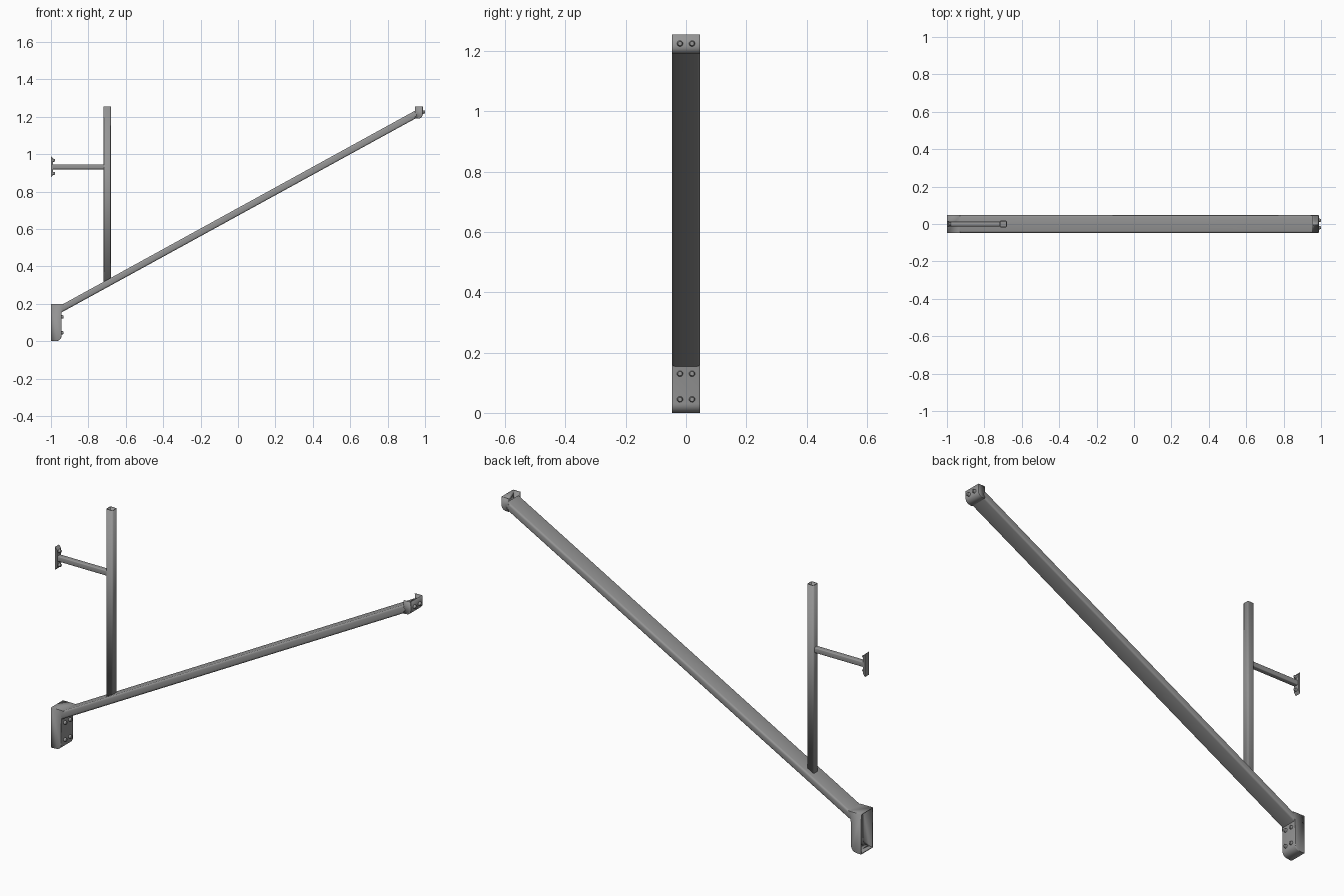
import bpy, bmesh
from math import sin, cos, pi
from mathutils import Matrix

if "Cube" in bpy.data.objects:
    bpy.data.objects.remove(bpy.data.objects["Cube"])

steel = bpy.data.materials.new("steel grey")
steel.use_nodes = True
grey = (0.3, 0.3, 0.3, 1)
steel.diffuse_color = grey
steel.node_tree.nodes["Principled BSDF"].inputs["Base Color"].default_value = grey


def finish(name, bm, wall=0):
    """Turn a bmesh into a steel object, optionally a thin shell."""
    mesh = bpy.data.meshes.new(name)
    bm.to_mesh(mesh)
    bm.free()
    obj = bpy.data.objects.new(name, mesh)
    bpy.context.collection.objects.link(obj)
    mesh.materials.append(steel)
    if wall:
        shell = obj.modifiers.new("wall", "SOLIDIFY")
        shell.thickness = wall
        shell.offset = -1
    bpy.ops.object.select_all(action="DESELECT")
    obj.select_set(True)
    bpy.context.view_layer.objects.active = obj
    bpy.ops.object.shade_smooth_by_angle(angle=0.6)
    return obj


def prism(name, profile, half, round_edge=None, radius=0.008, open_face=None, wall=0):
    """Extrude an xz profile across y, round chosen edges, open chosen faces."""
    bm = bmesh.new()
    face = bm.faces.new([bm.verts.new((x, -half, z)) for x, z in profile])
    out = bmesh.ops.extrude_face_region(bm, geom=[face])
    verts = [v for v in out["geom"] if isinstance(v, bmesh.types.BMVert)]
    bmesh.ops.translate(bm, vec=(0, 2 * half, 0), verts=verts)
    bmesh.ops.recalc_face_normals(bm, faces=bm.faces)
    if round_edge:
        edges = [e for e in bm.edges if round_edge(e.verts[0].co, e.verts[1].co)]
        bmesh.ops.bevel(bm, geom=edges, offset=radius, segments=3, profile=0.5,
                        affect="EDGES", clamp_overlap=True)
    if open_face:
        gone = [f for f in bm.faces if open_face(f)]
        bmesh.ops.delete(bm, geom=gone, context="FACES")
    return finish(name, bm, wall)


def corner(cx, cz, r, steps=6):
    """Quarter arc from facing +x round to facing down."""
    return [(cx + r * cos(a), cz - r * sin(a))
            for a in (i * pi / 2 / steps for i in range(steps + 1))]


def rivet(name, x, y, z, r=0.01, height=0.011):
    bm = bmesh.new()
    bmesh.ops.create_cone(bm, cap_ends=True, segments=16, radius1=r, radius2=r * 0.7,
                          depth=height,
                          matrix=Matrix.Translation((x, y, z)) @ Matrix.Rotation(pi / 2, 4, "Y"))
    finish(name, bm)


def box(x0, x1, z0, z1):
    return [(x0, z0), (x1, z0), (x1, z1), (x0, z1)]


W = 0.047
lengthwise = lambda a, b: abs(a.x - b.x) > 0.5
vertical = lambda a, b: abs(a.z - b.z) > 0.2

# Sloping main beam
prism("main_beam", [(-0.945, 0.153), (0.955, 1.194), (0.955, 1.237), (-0.945, 0.193)],
      W, lengthwise, 0.009)

# Lower bracket: shell open towards the wall
low_side = lambda a, b: a.y * b.y > 0 and min(a.x, b.x) > -0.999 and max(a.z, b.z) < 0.16
prism("lower_bracket",
      [(-1, 0.2), (-0.93, 0.2), (-0.943, 0.152)] + corner(-0.973, 0.03, 0.03) + [(-1, 0)],
      W, low_side, 0.006,
      lambda f: f.normal.x < -0.9, 0.005)

# Upper bracket: shell open at the top and towards the beam
prism("upper_bracket",
      [(0.947, 1.255), (0.988, 1.255)] + corner(0.963, 1.215, 0.025) + [(0.947, 1.19)],
      W, lambda a, b: a.y * b.y > 0 and min(a.x, b.x) > 0.95, 0.006,
      lambda f: f.normal.z > 0.9 or f.normal.x < -0.9, 0.005)

# Hollow upright post
prism("post", box(-0.718, -0.68, 0.31, 1.255), 0.018, vertical, 0.006,
      lambda f: abs(f.normal.z) > 0.9, 0.004)

# Horizontal strut and its wall foot
prism("strut", box(-0.99, -0.715, 0.919, 0.945), 0.013, lambda a, b: abs(a.x - b.x) > 0.2, 0.004)
prism("wall_foot", [(-1, 0.875), (-0.988, 0.89), (-0.988, 0.975), (-1, 0.99)], 0.016)

# Rivets
for y in (-0.02, 0.02):
    for z in (0.045, 0.13):
        rivet("lower_rivet", -0.938, y, z)
    rivet("upper_rivet", 0.9935, y, 1.225, height=0.013)
for z in (0.897, 0.967):
    rivet("foot_bolt", -0.983, 0, z, r=0.009)
